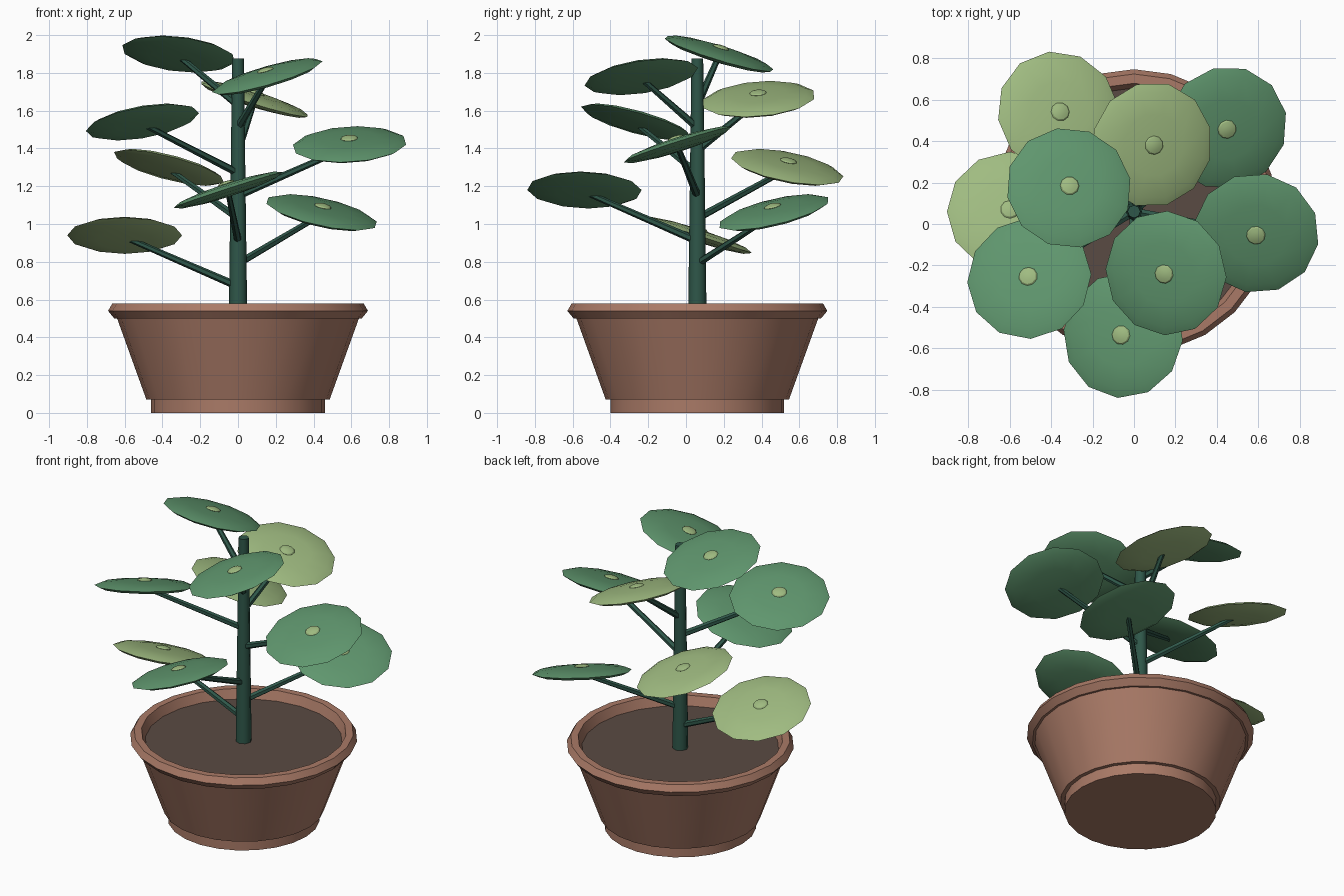
import bpy, bmesh
from math import cos, sin, pi, radians
from mathutils import Vector, Matrix, Euler

old = bpy.data.objects.get("Cube")
if old:
    bpy.data.objects.remove(old)

AXIS = Vector((0, 0.06, 0))      # the pot and stem stand on this axis


def material(name, rgb):
    m = bpy.data.materials.new(name)
    m.use_nodes = True
    m.diffuse_color = (*rgb, 1)
    m.node_tree.nodes["Principled BSDF"].inputs["Base Color"].default_value = (*rgb, 1)
    return m


terracotta = material("terracotta", (0.40, 0.195, 0.135))
earth = material("dark earth", (0.102, 0.069, 0.056))
stem_green = material("stem green", (0.028, 0.095, 0.067))
leaf_green = material("leaf green", (0.115, 0.305, 0.155))
pale_green = material("pale green", (0.35, 0.50, 0.22))


def finish(name, bm, mat, matrix=Matrix(), angle=30):
    """Turn a bmesh into a shaded object."""
    bmesh.ops.recalc_face_normals(bm, faces=bm.faces)
    mesh = bpy.data.meshes.new(name)
    bm.to_mesh(mesh)
    bm.free()
    mesh.materials.append(mat)
    obj = bpy.data.objects.new(name, mesh)
    obj.matrix_world = matrix
    bpy.context.collection.objects.link(obj)
    bpy.ops.object.select_all(action="DESELECT")
    obj.select_set(True)
    bpy.context.view_layer.objects.active = obj
    bpy.ops.object.shade_smooth_by_angle(angle=radians(angle))
    return obj


def lathe(name, profile, sides, mat):
    """Revolve (radius, height) points and cap both ends."""
    bm = bmesh.new()
    rings = [[bm.verts.new((r * cos(2 * pi * k / sides), r * sin(2 * pi * k / sides), z))
              for k in range(sides)] for r, z in profile]
    for a, b in zip(rings, rings[1:]):
        for k in range(sides):
            n = (k + 1) % sides
            bm.faces.new((a[k], a[n], b[n], b[k]))
    bm.faces.new(rings[0])
    bm.faces.new(rings[-1])
    return finish(name, bm, mat, Matrix.Translation(AXIS))


def rod(name, start, end, r1, r2, sides, mat):
    """Tapered rod between two points."""
    d = end - start
    bm = bmesh.new()
    bmesh.ops.create_cone(bm, cap_ends=True, segments=sides, radius1=r1, radius2=r2, depth=d.length)
    turn = d.to_track_quat("Z", "Y").to_matrix().to_4x4()
    return finish(name, bm, mat, Matrix.Translation((start + end) / 2) @ turn, 50)


def lens(name, size, height, sides, rings, mat, matrix):
    """Flattened ball."""
    bm = bmesh.new()
    bmesh.ops.create_uvsphere(bm, u_segments=sides, v_segments=rings, radius=1)
    bmesh.ops.scale(bm, vec=(size, size, height), verts=bm.verts)
    return finish(name, bm, mat, matrix)


# Pot with foot and flared rim, and the soil in it
lathe("pot", [(0.46, 0), (0.46, 0.07), (0.485, 0.07), (0.64, 0.50), (0.655, 0.50),
              (0.688, 0.54), (0.665, 0.58), (0.62, 0.58), (0.59, 0.50)], 24, terracotta)
lathe("soil", [(0.58, 0.49), (0.597, 0.52)], 24, earth)

# Stem
rod("stem", AXIS + Vector((0, 0, 0.5)), AXIS + Vector((0, 0, 1.875)), 0.049, 0.031, 8, stem_green)

# Leaves climb in a spiral, each banked about its own branch direction
BANK = radians(18)
for i in range(9):
    turn = pi - i * radians(137.5)
    reach = 0.6 if i < 6 else 0.335
    z = 0.94 + 0.12 * i
    out = Vector((cos(turn), sin(turn), 0))
    centre = AXIS + out * reach + Vector((0, 0, z))
    root = AXIS + Vector((0, 0, z - 0.27))
    pose = Matrix.Translation(centre) @ Euler((BANK, 0, turn)).to_matrix().to_4x4()
    rod(f"branch_{i + 1}", root, centre - Vector((0, 0, 0.01)), 0.021, 0.015, 6, stem_green)
    lens(f"leaf_{i + 1}", 0.304, 0.035, 12, 6, leaf_green if i % 3 else pale_green, pose)
    lens(f"leaf_centre_{i + 1}", 0.046, 0.014, 10, 6, pale_green,
         pose @ Matrix.Translation((0, 0, 0.035)))
